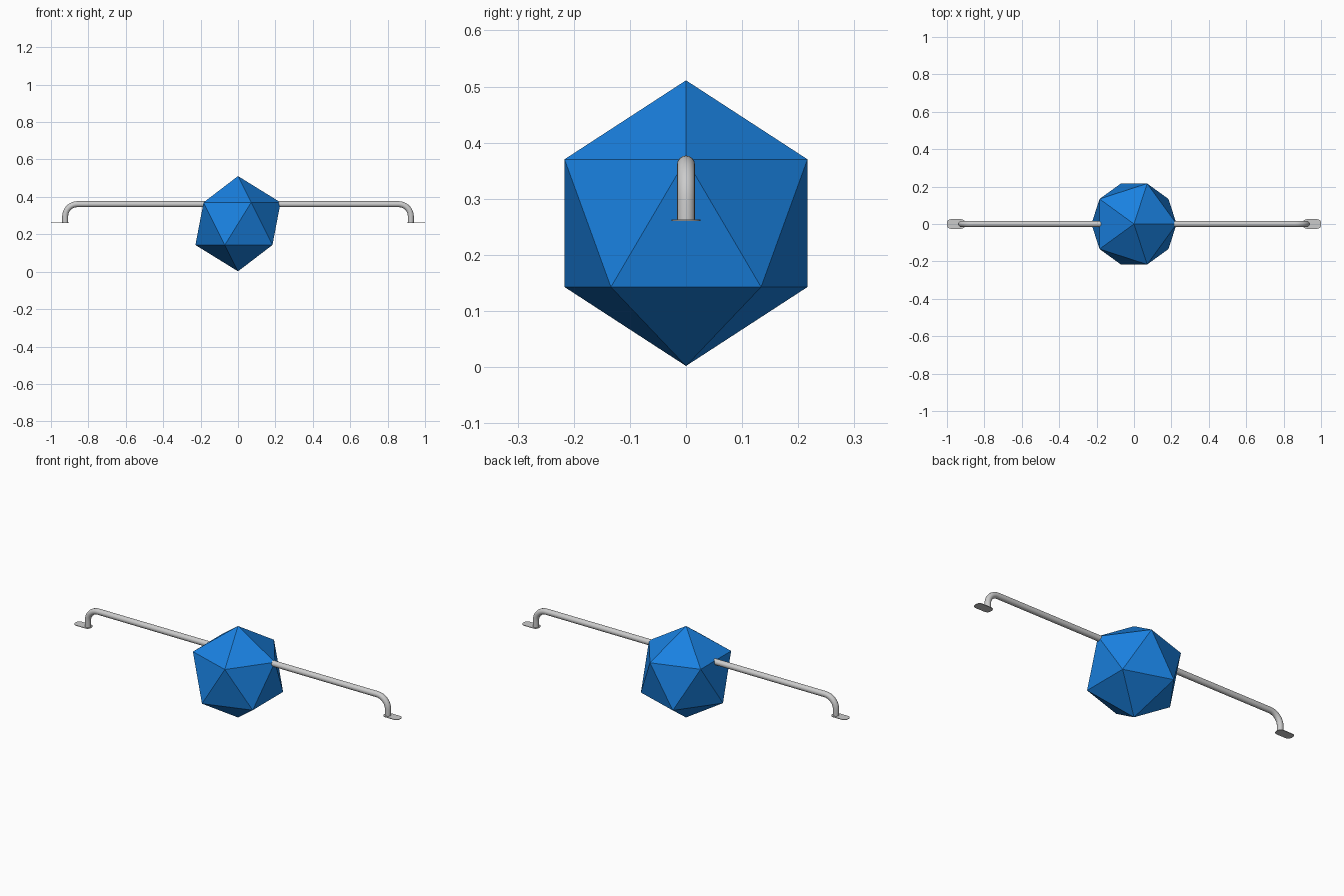
import bpy, bmesh, math

if "Cube" in bpy.data.objects:
    bpy.data.objects.remove(bpy.data.objects["Cube"])

# Faceted blue body
R = 0.2545
bpy.ops.mesh.primitive_ico_sphere_add(subdivisions=1, radius=R, location=(0, 0, 0.2565))
body = bpy.context.object
body.name = "faceted_body"
mat = bpy.data.materials.new("blue")
mat.diffuse_color = (0.01, 0.22, 0.75, 1)
mat.use_nodes = True
mat.node_tree.nodes["Principled BSDF"].inputs["Base Color"].default_value = mat.diffuse_color
body.data.materials.append(mat)

# Horizontal bar with ends bent down, swept as a round tube
X, TOP, FOOT, BEND, TUBE, SIDES = 0.924, 0.361, 0.261, 0.065, 0.016, 16
half = [(X, FOOT, 0)]
for i in range(9):
    a = math.radians(90 * i / 8)
    half.append((X - BEND + BEND * math.cos(a), TOP - BEND + BEND * math.sin(a), a))
path = half + [(-x, z, math.pi - a) for x, z, a in reversed(half)]

bm = bmesh.new()
rings = []
for x, z, a in path:
    ring = []
    for k in range(SIDES):
        t = 2 * math.pi * k / SIDES
        r = TUBE * math.cos(t)
        ring.append(bm.verts.new((x + r * math.cos(a), TUBE * math.sin(t), z + r * math.sin(a))))
    rings.append(ring)
for p, q in zip(rings, rings[1:]):
    for k in range(SIDES):
        n = (k + 1) % SIDES
        bm.faces.new((p[k], p[n], q[n], q[k]))
bm.faces.new(rings[0])
bm.faces.new(rings[-1])


def finish(bm, name):
    bmesh.ops.recalc_face_normals(bm, faces=bm.faces)
    me = bpy.data.meshes.new(name)
    bm.to_mesh(me)
    bm.free()
    ob = bpy.data.objects.new(name, me)
    bpy.context.collection.objects.link(ob)
    bpy.ops.object.select_all(action='DESELECT')
    bpy.context.view_layer.objects.active = ob
    ob.select_set(True)
    bpy.ops.object.shade_smooth_by_angle(angle=math.radians(40))
    return ob


finish(bm, "bar")


# Thin rounded foot plates under the bar ends
def foot_plate(name, side):
    hx, hy, r, thick = 0.0485, 0.0255, 0.02, 0.003
    bm = bmesh.new()
    verts = []
    for q, (sx, sy) in enumerate([(1, 1), (-1, 1), (-1, -1), (1, -1)]):
        for i in range(6):
            a = math.pi / 2 * (q + i / 5)
            verts.append(bm.verts.new((side * (1 - hx) + sx * (hx - r) + r * math.cos(a),
                                       sy * (hy - r) + r * math.sin(a), FOOT - 0.001)))
    face = bm.faces.new(verts)
    ext = bmesh.ops.extrude_face_region(bm, geom=[face], use_keep_orig=True)
    for v in ext["geom"]:
        if isinstance(v, bmesh.types.BMVert):
            v.co.z += thick
    finish(bm, name)


foot_plate("foot_plate_right", 1)
foot_plate("foot_plate_left", -1)
